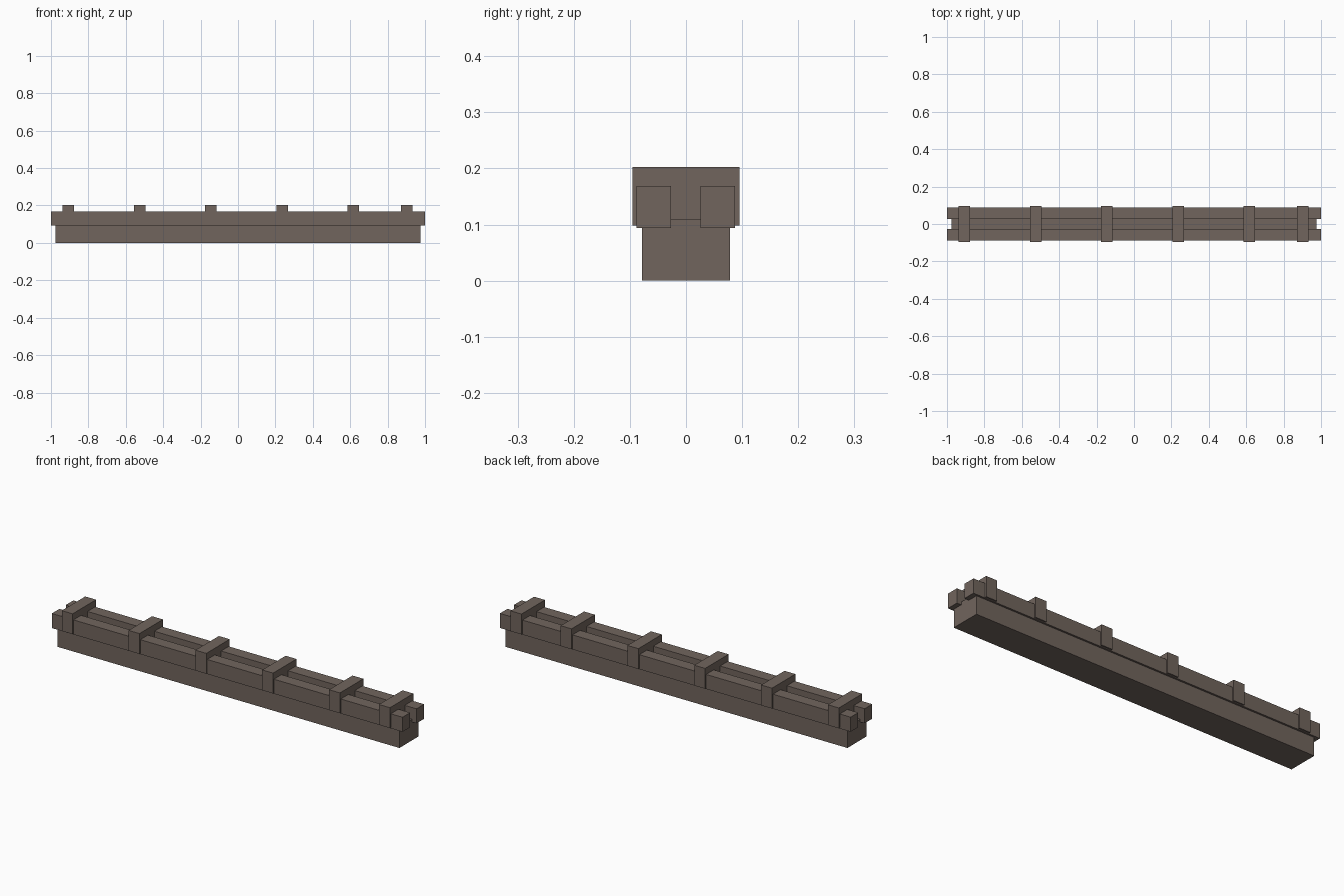
import bpy

if "Cube" in bpy.data.objects:
    bpy.data.objects.remove(bpy.data.objects["Cube"])

wood = bpy.data.materials.new("dark_wood")
wood.diffuse_color = (0.165, 0.13, 0.11, 1)
wood.use_nodes = True
wood.node_tree.nodes["Principled BSDF"].inputs["Base Color"].default_value = wood.diffuse_color


def box(name, x, y, z):
    """Box from (min, max) ranges on each axis."""
    bpy.ops.mesh.primitive_cube_add(size=1, location=[sum(r) / 2 for r in (x, y, z)])
    ob = bpy.context.object
    ob.name = name
    ob.scale = [r[1] - r[0] for r in (x, y, z)]
    bpy.ops.object.transform_apply(location=False, rotation=False, scale=True)
    ob.data.materials.append(wood)
    return ob


# Base beam
box("base_beam", (-0.975, 0.975), (-0.078, 0.078), (0, 0.109))

# Two long rails resting along the beam edges
box("front_rail", (-1, 1), (-0.0885, -0.0265), (0.094, 0.169))
box("back_rail", (-1, 1), (0.0255, 0.0875), (0.094, 0.169))

# Cross blocks: even spacing, with the last one pulled in to the right end
centres = [-0.907 + 0.381 * i for i in range(5)] + [0.902]
for i, cx in enumerate(centres):
    box(f"cross_block_{i + 1}", (cx - 0.031, cx + 0.031), (-0.0955, 0.0955), (0.098, 0.203))
